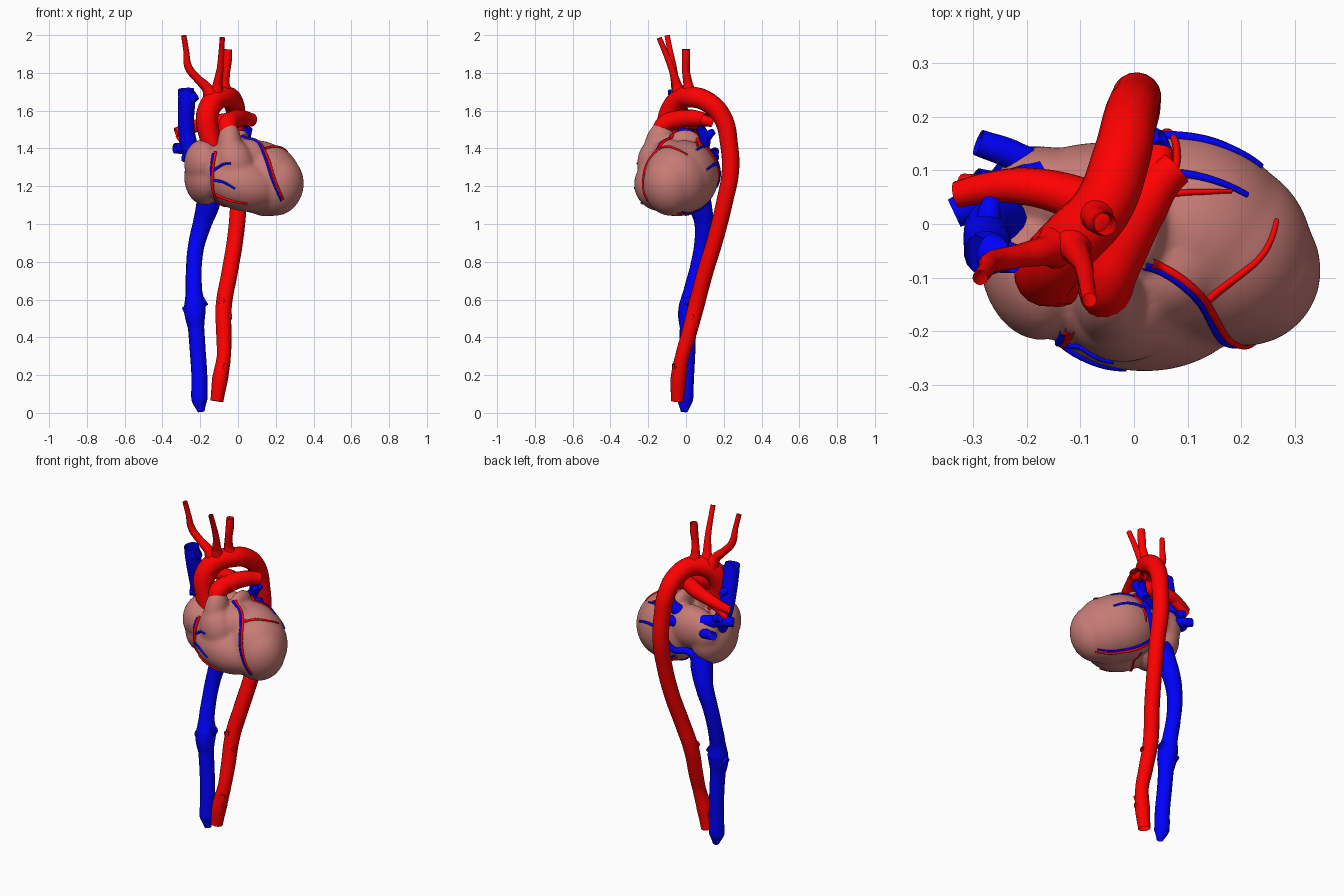
import bpy, bmesh
from math import radians
from mathutils import Vector, Matrix, Euler
from mathutils.bvhtree import BVHTree


def material(name, rgb):
    m = bpy.data.materials.new(name)
    m.diffuse_color = (*rgb, 1)
    return m


RED = material("artery_red", (1, 0, 0))
BLUE = material("vein_blue", (0, 0, 1))
PINK = material("muscle_pink", (0.57, 0.20, 0.18))


def bake(obj, mat):
    """Replace an object by its evaluated, smooth-shaded mesh."""
    dg = bpy.context.evaluated_depsgraph_get()
    mesh = bpy.data.meshes.new_from_object(obj.evaluated_get(dg))
    name = obj.name
    bpy.data.objects.remove(obj)
    mesh.materials.clear()
    mesh.materials.append(mat)
    for p in mesh.polygons:
        p.use_smooth = True
    new = bpy.data.objects.new(name, mesh)
    bpy.context.collection.objects.link(new)
    return new


def tube(name, mat, pts, res=5):
    """Open-ended vessel through (x, y, z, radius) points."""
    cu = bpy.data.curves.new(name, 'CURVE')
    cu.dimensions = '3D'
    cu.bevel_depth = 1
    cu.bevel_resolution = res
    cu.resolution_u = 8
    sp = cu.splines.new('BEZIER')
    sp.bezier_points.add(len(pts) - 1)
    for bp, p in zip(sp.bezier_points, pts):
        bp.co = p[:3]
        bp.radius = p[3]
        bp.handle_left_type = bp.handle_right_type = 'AUTO'
    ob = bpy.data.objects.new(name, cu)
    bpy.context.collection.objects.link(ob)
    bpy.context.view_layer.update()
    return bake(ob, mat)


# Heart muscle: chambers as ellipsoids, fused and smoothed
chambers = [  # centre, radii, rotation in degrees
    ((0.10, -0.015, 1.25), (0.208, 0.183, 0.193), (0, 8, -25)),      # left ventricle
    ((0.155, -0.05, 1.23), (0.178, 0.175, 0.190), (0, 10, -25)),
    ((0.205, -0.085, 1.205), (0.142, 0.142, 0.163), (0, 15, -25)),   # apex
    ((0.02, -0.125, 1.210), (0.205, 0.150, 0.140), (0, 14, 0)),      # right ventricle
    ((-0.045, -0.145, 1.41), (0.066, 0.078, 0.135), (-12, 0, 0)),    # outflow cone
    ((-0.02, -0.160, 1.32), (0.105, 0.098, 0.135), (0, -15, 0)),
    ((0.06, -0.09, 1.34), (0.110, 0.100, 0.110), (0, 0, 0)),
    ((-0.175, -0.03, 1.25), (0.110, 0.165, 0.150), (0, 0, 0)),       # right atrium
    ((-0.195, -0.10, 1.33), (0.085, 0.120, 0.118), (0, 8, 20)),      # right auricle
    ((-0.125, -0.125, 1.29), (0.065, 0.100, 0.120), (0, 0, 0)),      # right groove floor
    ((-0.07, 0.055, 1.32), (0.165, 0.097, 0.125), (0, 0, 3)),        # left atrium
    ((-0.17, 0.065, 1.31), (0.090, 0.080, 0.110), (0, 0, 0)),
    ((0.02, -0.005, 1.44), (0.040, 0.085, 0.060), (0, 0, 0)),        # left auricle
]
bm = bmesh.new()
for c, r, e in chambers:
    rot = Euler([radians(a) for a in e]).to_matrix().to_4x4()
    bmesh.ops.create_icosphere(bm, subdivisions=5, radius=1,
                               matrix=Matrix.Translation(c) @ rot @ Matrix.Diagonal((*r, 1)))
me = bpy.data.meshes.new("heart")
bm.to_mesh(me)
bm.free()
heart = bpy.data.objects.new("heart", me)
bpy.context.collection.objects.link(heart)
rm = heart.modifiers.new("fuse", 'REMESH')
rm.mode = 'VOXEL'
rm.voxel_size = 0.009
sm = heart.modifiers.new("soften", 'SMOOTH')
sm.factor = 0.5
sm.iterations = 16
heart = bake(heart, PINK)

# Aorta with arch and descending trunk
tube("aorta", RED, [
    (-0.11, -0.11, 1.33, .04), (-0.15, -0.10, 1.46, .055), (-0.162, -0.085, 1.58, .06),
    (-0.12, -0.035, 1.655, .058), (-0.06, 0.03, 1.672, .056), (-0.025, 0.12, 1.642, .054),
    (-0.008, 0.195, 1.56, .05), (0.002, 0.228, 1.42, .047), (0.005, 0.235, 1.28, .046),
    (0.003, 0.205, 1.12, .044), (-0.015, 0.155, 0.92, .043), (-0.045, 0.10, 0.74, .043),
    (-0.075, 0.055, 0.57, .043), (-0.075, 0.01, 0.40, .040), (-0.075, -0.02, 0.30, .037),
    (-0.095, -0.040, 0.18, .042), (-0.112, -0.045, 0.062, .034)], 7)

# Arch branches to the head and arms
tube("brachiocephalic_artery", RED, [
    (-0.135, -0.04, 1.66, .05), (-0.165, -0.05, 1.72, .028), (-0.215, -0.06, 1.77, .022),
    (-0.262, -0.07, 1.83, .021), (-0.275, -0.085, 1.92, .015), (-0.287, -0.10, 1.998, .014)])
tube("carotid_artery", RED, [
    (-0.115, -0.03, 1.67, .045), (-0.108, -0.05, 1.74, .025), (-0.095, -0.075, 1.82, .018),
    (-0.088, -0.11, 1.91, .015), (-0.083, -0.142, 1.985, .014)])
tube("subclavian_artery", RED, [
    (-0.065, 0.02, 1.67, .045), (-0.07, 0.01, 1.745, .025), (-0.062, 0.0, 1.81, .021),
    (-0.055, 0.0, 1.87, .023), (-0.053, 0.0, 1.925, .021)])

# Short stubs of the abdominal arteries
for i, (a, b) in enumerate([
        ((-0.085, 0.05, 0.59), (-0.09, 0.015, 0.595)), ((-0.075, 0.03, 0.51), (-0.034, 0.025, 0.51)),
        ((-0.08, -0.03, 0.25), (-0.062, -0.067, 0.245)), ((-0.09, -0.045, 0.2), (-0.052, -0.05, 0.195))]):
    tube(f"aorta_stub_{i + 1}", RED, [(*a, .022), (*b, .017)], 3)

# Pulmonary arteries
tube("pulmonary_trunk", RED, [
    (-0.05, -0.14, 1.47, .046), (-0.052, -0.112, 1.525, .052), (-0.02, -0.04, 1.553, .049),
    (0.02, 0.035, 1.56, .045), (0.05, 0.08, 1.555, .039), (0.077, 0.105, 1.55, .035)], 6)
tube("left_pulmonary_branch", RED, [
    (0.02, 0.05, 1.56, .035), (0.045, 0.11, 1.545, .028), (0.05, 0.14, 1.535, .024)])
tube("right_pulmonary_artery", RED, [
    (-0.01, 0.0, 1.55, .045), (-0.1, 0.045, 1.54, .042), (-0.2, 0.07, 1.525, .035),
    (-0.27, 0.068, 1.505, .029), (-0.33, 0.055, 1.485, .025)])
tube("right_pulmonary_branch", RED, [
    (-0.22, 0.07, 1.52, .03), (-0.28, 0.07, 1.475, .023), (-0.32, 0.075, 1.45, .019)])

# Great veins
tube("superior_vena_cava", BLUE, [
    (-0.275, -0.055, 1.715, .042), (-0.272, -0.045, 1.65, .045), (-0.275, -0.02, 1.55, .043),
    (-0.268, 0.0, 1.46, .044), (-0.245, 0.01, 1.38, .047), (-0.21, 0.0, 1.3, .045)], 6)
tube("left_brachiocephalic_stub", BLUE, [
    (-0.27, -0.05, 1.65, .035), (-0.245, -0.06, 1.67, .032), (-0.222, -0.065, 1.685, .027)])
tube("azygos_stub", BLUE, [
    (-0.27, -0.02, 1.56, .025), (-0.27, 0.02, 1.57, .022), (-0.265, 0.045, 1.56, .016)])
tube("inferior_vena_cava", BLUE, [
    (-0.145, 0.055, 1.18, .065), (-0.16, 0.075, 1.1, .062), (-0.19, 0.095, 1.0, .05),
    (-0.222, 0.085, 0.88, .043), (-0.234, 0.06, 0.76, .041), (-0.233, 0.03, 0.64, .044),
    (-0.228, 0.02, 0.57, .057), (-0.228, 0.012, 0.52, .055), (-0.222, 0.01, 0.45, .043),
    (-0.214, 0.008, 0.34, .042), (-0.204, 0.0, 0.18, .042), (-0.204, -0.005, 0.07, .043),
    (-0.195, -0.01, 0.006, .018)], 6)
for name, x, z in (("right_renal_stub", -0.288, 0.535), ("left_renal_stub", -0.170, 0.595)):
    tube(name, BLUE, [(-0.23, 0.02, 0.56, .035), (x, 0.02, z, .024)], 4)

# Pulmonary veins: upper and lower on each side
for name, pts in {
    "right_upper_pulmonary_vein": [(-0.17, 0.08, 1.38, .04), (-0.25, 0.06, 1.4, .034), (-0.335, 0.02, 1.4, .028)],
    "right_middle_pulmonary_vein": [(-0.23, 0.06, 1.39, .03), (-0.27, 0.075, 1.43, .025), (-0.295, 0.085, 1.44, .02)],
    "right_lower_pulmonary_vein": [(-0.16, 0.08, 1.32, .04), (-0.22, 0.125, 1.34, .028), (-0.29, 0.152, 1.355, .025)],
    "left_upper_pulmonary_vein": [(-0.02, 0.08, 1.40, .038), (0.03, 0.1, 1.45, .03), (0.055, 0.075, 1.51, .024)],
    "left_upper_vein_branch": [(0.02, 0.1, 1.44, .026), (0.045, 0.125, 1.475, .022), (0.055, 0.145, 1.49, .017)],
    "left_lower_pulmonary_vein": [(-0.03, 0.1, 1.34, .036), (0.01, 0.14, 1.37, .028), (0.055, 0.155, 1.385, .022)],
}.items():
    tube(name, BLUE, pts)

# Coronary vessels laid onto the heart surface
tree = BVHTree.FromPolygons([v.co for v in heart.data.vertices],
                            [tuple(p.vertices) for p in heart.data.polygons])


def surface_vessel(name, mat, r, pts, shift=(0, 0, 0)):
    pts = [Vector(p) + Vector(shift) for p in pts]
    steps = [a.lerp(b, k / 3) for a, b in zip(pts, pts[1:]) for k in range(3)] + [pts[-1]]
    for _ in range(3):  # project, then even out the path
        steps = [tree.find_nearest(p)[0] for p in steps]
        steps = steps[:1] + [(a + 2 * b + c) / 4 for a, b, c in zip(steps, steps[1:], steps[2:])] + steps[-1:]
    out = []
    for i, p in enumerate(steps):
        co, n, _, _ = tree.find_nearest(p)
        out.append((*(co + n * r * 0.2), r * (1 - 0.45 * i / len(steps))))
    tube(name, mat, out, 2)


descending = [(0.03, -0.07, 1.47), (0.09, -0.1, 1.44), (0.14, -0.15, 1.4), (0.17, -0.21, 1.32),
              (0.195, -0.25, 1.23), (0.25, -0.24, 1.11)]
right_groove = [(-0.12, -0.2, 1.385), (-0.135, -0.23, 1.3), (-0.15, -0.24, 1.2), (-0.15, -0.2, 1.1),
                (-0.06, -0.05, 1.04), (-0.02, 0.08, 1.06)]
posterior = [(-0.03, 0.13, 1.12), (0.05, 0.1, 1.06), (0.15, 0.03, 1.02), (0.25, -0.04, 1.04)]
circumflex = [(0.07, 0.08, 1.46), (0.08, 0.14, 1.42), (0.08, 0.18, 1.35), (0.05, 0.2, 1.22)]
for part, path, shift in (("anterior", descending, (-0.012, 0, -0.010)), ("right_groove", right_groove, (-0.010, 0, -0.012)),
                          ("posterior", posterior, (0, 0.022, 0.01))):
    surface_vessel(part + "_coronary_artery", RED, 0.009, path)
    surface_vessel(part + "_cardiac_vein", BLUE, 0.008, path, shift)
surface_vessel("circumflex_artery", RED, 0.009, circumflex)
surface_vessel("diagonal_artery", RED, 0.008, [(0.14, -0.14, 1.4), (0.2, -0.1, 1.43), (0.245, -0.06, 1.4), (0.27, 0.01, 1.37)])
surface_vessel("marginal_artery", RED, 0.007, [(0.07, 0.08, 1.46), (0.12, 0.07, 1.46), (0.19, 0.07, 1.42)])
surface_vessel("right_marginal_artery", RED, 0.009, [(-0.15, -0.24, 1.12), (-0.08, -0.26, 1.1), (0.05, -0.25, 1.09)])
surface_vessel("coronary_sinus", BLUE, 0.022, [(-0.1, 0.15, 1.14), (-0.02, 0.17, 1.18), (0.03, 0.19, 1.28), (0.05, 0.18, 1.38)])
surface_vessel("upper_marginal_vein", BLUE, 0.009, [(0.05, 0.12, 1.44), (0.13, 0.11, 1.44), (0.22, 0.06, 1.4)])
surface_vessel("lateral_vein", BLUE, 0.010, [(0.04, 0.19, 1.32), (0.12, 0.19, 1.33), (0.19, 0.16, 1.32), (0.25, 0.12, 1.29)])
surface_vessel("front_vein_upper", BLUE, 0.008, [(-0.14, -0.24, 1.28), (-0.1, -0.27, 1.32), (-0.04, -0.28, 1.32)])
surface_vessel("front_vein_lower", BLUE, 0.008, [(-0.15, -0.25, 1.23), (-0.09, -0.28, 1.23), (-0.02, -0.3, 1.18)])
